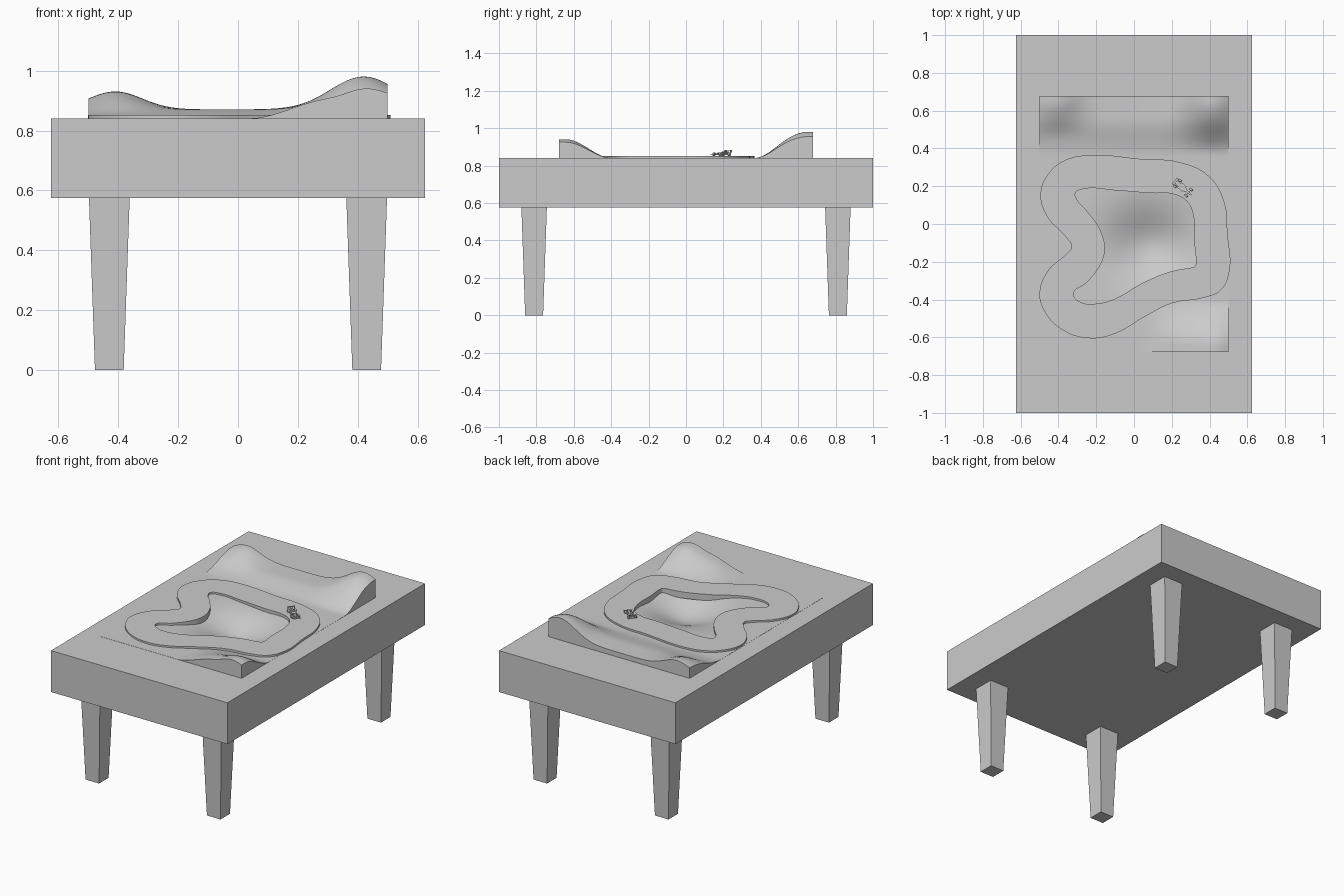
import bpy
import bmesh
import math
from mathutils import Matrix, Vector

default_cube = bpy.data.objects.get("Cube")
if default_cube:
    bpy.data.objects.remove(default_cube, do_unlink=True)

grey = bpy.data.materials.new("plain grey")
grey.use_nodes = True
grey.diffuse_color = (0.6, 0.6, 0.6, 1)
grey.node_tree.nodes["Principled BSDF"].inputs["Base Color"].default_value = grey.diffuse_color

TOP = 0.84           # tabletop height
APRON = 0.575        # underside of the table body
TRAY = 0.7           # floor of the recess holding the landscape
HALF_X, HALF_Y = 0.5, 0.678


def add_object(name, bm, smooth=False):
    bmesh.ops.recalc_face_normals(bm, faces=bm.faces)
    mesh = bpy.data.meshes.new(name)
    bm.to_mesh(mesh)
    bm.free()
    obj = bpy.data.objects.new(name, mesh)
    bpy.context.collection.objects.link(obj)
    mesh.materials.append(grey)
    if smooth:
        bpy.ops.object.select_all(action="DESELECT")
        obj.select_set(True)
        bpy.context.view_layer.objects.active = obj
        bpy.ops.object.shade_smooth_by_angle(angle=math.radians(40))
    return obj


def add_box(bm, center, size, taper=1.0):
    """Box whose +x end can be narrowed by the taper factor."""
    verts = bmesh.ops.create_cube(bm, size=1)["verts"]
    for v in verts:
        if v.co.x > 0:
            v.co.y *= taper
            v.co.z *= taper
        v.co = Vector(a * b for a, b in zip(v.co, size)) + Vector(center)


# Table body with a shallow recess in its top
bm = bmesh.new()
add_box(bm, (0, 0, (TOP + APRON) / 2), (1.25, 2, TOP - APRON))
top_face = max(bm.faces, key=lambda f: f.calc_center_median().z)
bmesh.ops.inset_region(bm, faces=[top_face], thickness=0.1)
for v in top_face.verts:
    v.co.x = math.copysign(HALF_X, v.co.x)
    v.co.y = math.copysign(HALF_Y, v.co.y)
floor = bmesh.ops.extrude_face_region(bm, geom=[top_face])["geom"]
for v in floor:
    if isinstance(v, bmesh.types.BMVert):
        v.co.z = TRAY
bmesh.ops.delete(bm, geom=[f for f in bm.faces if f == top_face], context="FACES_ONLY")
add_object("table_body", bm)

# Four tapered square legs
for side, sx in (("right", -1), ("left", 1)):
    for end, sy in (("front", -1), ("back", 1)):
        bm = bmesh.new()
        for v in bmesh.ops.create_cube(bm, size=2)["verts"]:
            half = 0.068 if v.co.z > 0 else 0.048
            v.co = (sx * 0.43 + v.co.x * half, sy * 0.812 + v.co.y * half,
                    APRON if v.co.z > 0 else 0)
        add_object(f"{end}_{side}_leg", bm)


# Landscape: back ridge, front hill and a hollow in the middle
def bell(d, width):
    return math.exp(-0.5 * (d / width) ** 2)


def ramp(t, start, end):
    t = min(max((t - start) / (end - start), 0), 1)
    return t * t * (3 - 2 * t)


def ground(x, y):
    ridge = 0.03 * ramp(y, 0.36, 0.56)
    ridge += 0.06 * bell(x + 0.41, 0.09) * ramp(y, 0.45, 0.66)
    ridge += 0.11 * bell(x - 0.42, 0.11) * ramp(y, 0.37, 0.65)
    hill = 0.06 * ramp(x, 0.04, 0.3) + 0.04 * bell(x - 0.43, 0.07)
    hill *= ramp(-y, 0.4, 0.64)
    hollow = 0.09 * bell(x - 0.08, 0.15) * bell(y + 0.11, 0.13)
    return TOP + 0.001 + ridge + hill - hollow


bm = bmesh.new()
bmesh.ops.create_grid(bm, x_segments=50, y_segments=68, size=1)
for v in bm.verts:
    x, y = v.co.x * HALF_X, v.co.y * HALF_Y
    v.co = (x, y, ground(x, y))
rim = [e for e in bm.edges if e.is_boundary]
skirt = bmesh.ops.extrude_edge_only(bm, edges=rim)["geom"]
for v in skirt:
    if isinstance(v, bmesh.types.BMVert):
        v.co.z = TRAY
add_object("landscape", bm, smooth=True)

# Race track: flat ring between two smooth outlines
outer = [(-.23, .365), (.03, .345), (.25, .325), (.4, .25), (.48, .11), (.495, -.05),
         (.505, -.25), (.46, -.35), (.37, -.39), (.2, -.42), (.05, -.495), (-.1, -.58),
         (-.23, -.605), (-.38, -.56), (-.48, -.45), (-.5, -.36), (-.45, -.24),
         (-.36, -.16), (-.33, -.12), (-.36, -.07), (-.46, .04), (-.495, .16),
         (-.45, .27), (-.36, .34)]
inner = [(-.31, .165), (-.27, .185), (-.1, .178), (.1, .163), (.2, .16), (.28, .12),
         (.315, .04), (.32, -.1), (.325, -.222), (.315, -.228), (.2, -.25), (.05, -.31),
         (-.1, -.395), (-.2, -.422), (-.29, -.41), (-.32, -.37), (-.25, -.31),
         (-.175, -.21), (-.155, -.13), (-.18, -.03), (-.25, .07), (-.305, .135)]
curve = bpy.data.curves.new("race_track", "CURVE")
curve.dimensions = "2D"
curve.fill_mode = "BOTH"
curve.extrude = 0.02
curve.resolution_u = 6
for outline in (outer, inner):
    spline = curve.splines.new("BEZIER")
    spline.bezier_points.add(len(outline) - 1)
    spline.use_cyclic_u = True
    for point, (x, y) in zip(spline.bezier_points, outline):
        point.co = (x, y, 0)
        point.handle_left_type = point.handle_right_type = "AUTO"
curve.materials.append(grey)
track = bpy.data.objects.new("race_track", curve)
bpy.context.collection.objects.link(track)
track.location.z = 0.832
bpy.ops.object.select_all(action="DESELECT")
track.select_set(True)
bpy.context.view_layer.objects.active = track
bpy.ops.object.convert(target="MESH")

# Small open-wheel racing car, built along +x and then placed on the track
placement = Matrix.Translation((0.263, 0.188, 0.852)) @ Matrix.Rotation(math.radians(-40), 4, "Z")


def add_car_part(name, bm, smooth=False):
    add_object(name, bm, smooth).matrix_world = placement


bm = bmesh.new()
add_box(bm, (-.018, 0, .011), (.07, .022, .012))
add_box(bm, (.037, 0, .010), (.045, .014, .010), taper=0.5)
add_box(bm, (-.025, 0, .019), (.035, .01, .01), taper=0.6)
for side in (-1, 1):
    add_box(bm, (-.012, side * .014, .009), (.035, .008, .008))
for axle in (-.042, .034):
    add_box(bm, (axle, 0, .009), (.003, .044, .003))
add_car_part("car_body", bm)

bm = bmesh.new()
add_box(bm, (.058, 0, .006), (.011, .046, .003))
add_box(bm, (-.058, 0, .027), (.012, .04, .003))
for side in (-1, 1):
    add_box(bm, (-.058, side * .02, .024), (.014, .002, .014))
    add_box(bm, (-.056, side * .006, .018), (.005, .002, .018))
add_car_part("car_wings", bm)

bm = bmesh.new()
for axle in (-.042, .034):
    for side in (-1, 1):
        spot = Matrix.Translation((axle, side * .021, .009))
        bmesh.ops.create_cone(bm, cap_ends=True, segments=16, radius1=.009, radius2=.009,
                              depth=.01, matrix=spot @ Matrix.Rotation(math.pi / 2, 4, "X"))
add_car_part("car_wheels", bm, smooth=True)
